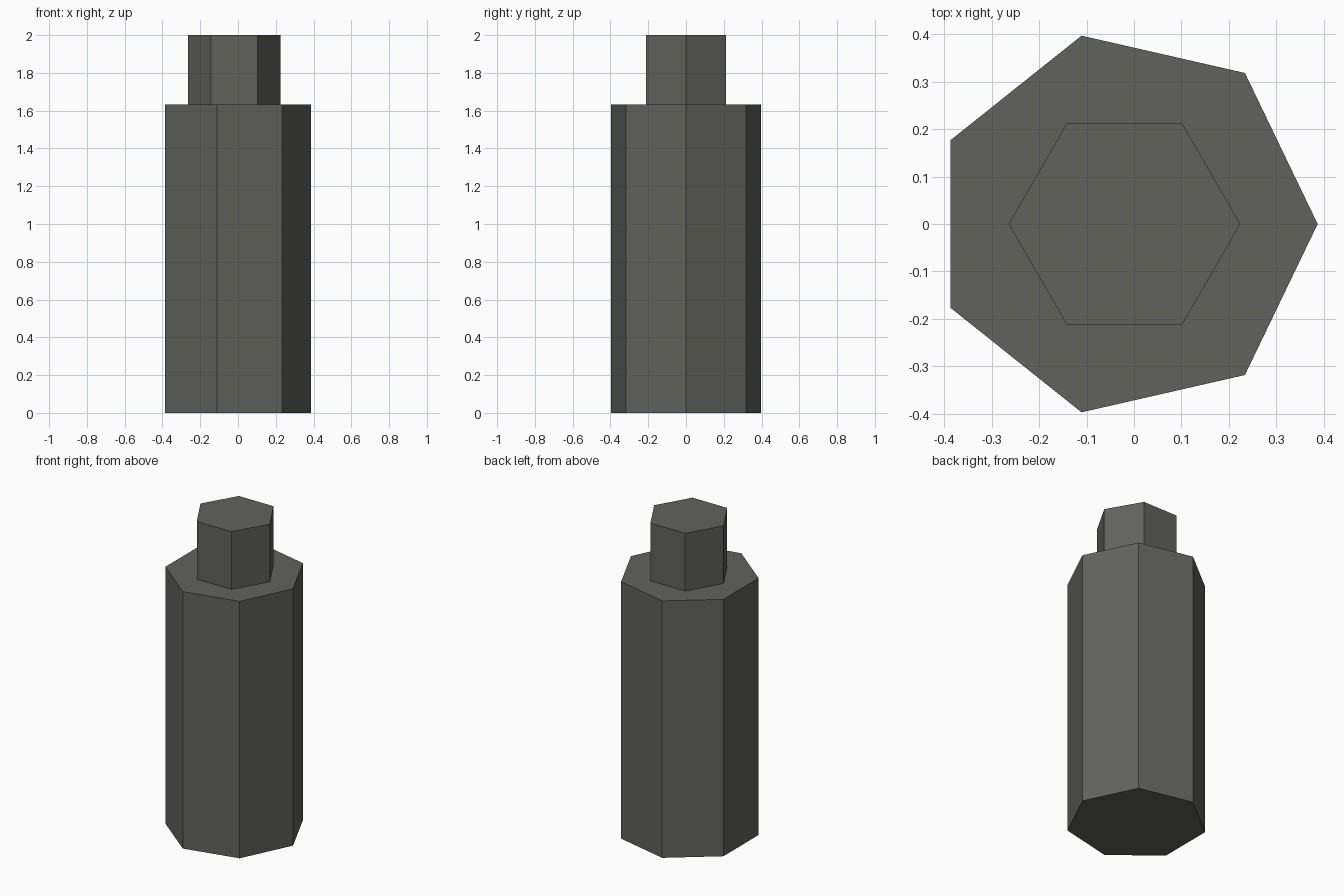
import bpy, bmesh
from math import sin, cos, tau

if "Cube" in bpy.data.objects:
    bpy.data.objects.remove(bpy.data.objects["Cube"])

CENTRE_X = -0.02  # puts the odd-sided body's bounds on x = 0

dark_grey = bpy.data.materials.new("dark_grey")
dark_grey.diffuse_color = (0.12, 0.12, 0.11, 1)
dark_grey.use_nodes = True
dark_grey.node_tree.nodes["Principled BSDF"].inputs["Base Color"].default_value = dark_grey.diffuse_color


def prism(name, sides, radius, z0, z1):
    """Upright prism with its first corner pointing along +x."""
    bm = bmesh.new()
    ring = [bm.verts.new((radius * cos(tau * i / sides),
                          radius * sin(tau * i / sides), 0))
            for i in range(sides)]
    base = bm.faces.new(ring)
    ext = bmesh.ops.extrude_face_region(bm, geom=[base], use_keep_orig=True)
    top = [v for v in ext["geom"] if isinstance(v, bmesh.types.BMVert)]
    bmesh.ops.translate(bm, verts=top, vec=(0, 0, z1 - z0))
    bmesh.ops.recalc_face_normals(bm, faces=bm.faces)
    mesh = bpy.data.meshes.new(name)
    bm.to_mesh(mesh)
    bm.free()
    mesh.materials.append(dark_grey)
    obj = bpy.data.objects.new(name, mesh)
    obj.location = (CENTRE_X, 0, z0)
    bpy.context.collection.objects.link(obj)
    return obj


# Seven-sided body and six-sided neck on top
prism("body", 7, 0.407, 0, 1.633)
prism("neck", 6, 0.244, 1.633, 2)
